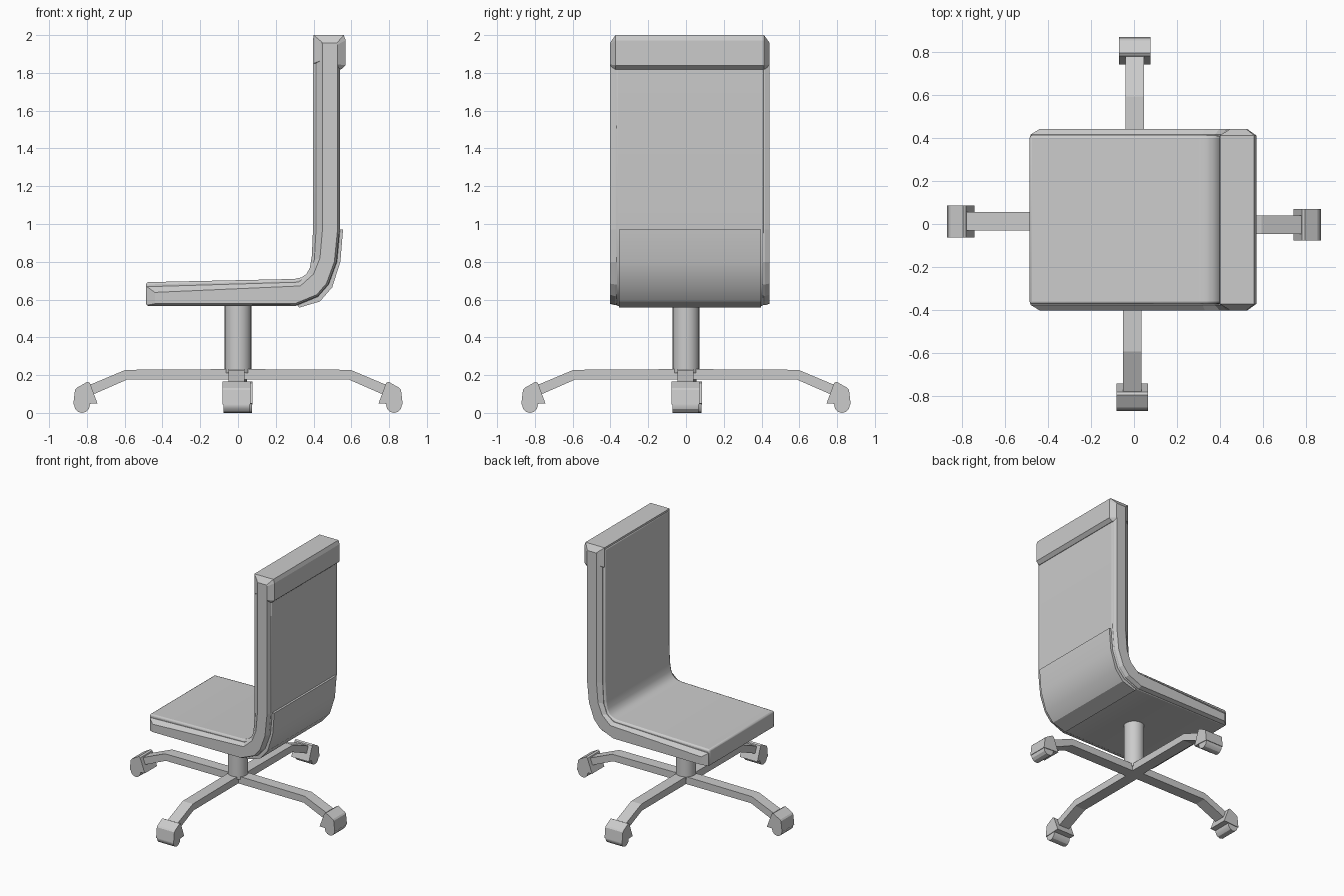
import bpy, bmesh, math
from mathutils import Matrix

if "Cube" in bpy.data.objects:
    bpy.data.objects.remove(bpy.data.objects["Cube"])

BODY_Y = 0.02  # upholstered part sits slightly off the base axis


def loft(name, rings, bevel=0.0, matrix=None):
    """Skin equal-length x/z outlines placed at successive y positions."""
    bm = bmesh.new()
    loops = [[bm.verts.new((x, y, z)) for x, z in pts] for y, pts in rings]
    n = len(loops[0])
    for a, b in zip(loops, loops[1:]):
        for i in range(n):
            j = (i + 1) % n
            bm.faces.new((a[i], a[j], b[j], b[i]))
    bm.faces.new(loops[0])
    bm.faces.new(loops[-1])
    bmesh.ops.recalc_face_normals(bm, faces=bm.faces)
    if matrix:
        bm.transform(matrix)
    me = bpy.data.meshes.new(name)
    bm.to_mesh(me)
    bm.free()
    ob = bpy.data.objects.new(name, me)
    bpy.context.collection.objects.link(ob)
    if bevel:
        mod = ob.modifiers.new("edge", 'BEVEL')
        mod.width = bevel
        mod.segments = 2
        mod.limit_method = 'ANGLE'
        mod.angle_limit = math.radians(40)
    return ob


def smooth(ob):
    bpy.ops.object.select_all(action='DESELECT')
    ob.select_set(True)
    bpy.context.view_layer.objects.active = ob
    bpy.ops.object.shade_smooth_by_angle(angle=math.radians(30))


def prism(name, pts, half, **kw):
    return loft(name, [(-half, pts), (half, pts)], **kw)


body = Matrix.Translation((0, BODY_Y, 0))

# Cushion: one L-shaped seat and backrest
cushion = [(-.487, .567), (.307, .567), (.423, .615), (.48, .68), (.524, .80),
           (.54, .97), (.54, 1.99), (.397, 1.99), (.397, .97), (.391, .83),
           (.381, .77), (.364, .737), (.338, .718), (.30, .709), (-.487, .692)]
smooth(prism("seat_and_back_cushion", cushion, .394, bevel=.012, matrix=body))

# Side band: stepped and chamfered rail along both flanks
band = [(-.482, .57), (.307, .57), (.423, .618), (.478, .68), (.522, .80),
        (.537, .97), (.537, 1.985), (.413, 1.985), (.413, .97), (.404, .81),
        (.376, .735), (.32, .692), (-.482, .668)]
band_face = [(-.44, .578), (.305, .58), (.417, .626), (.468, .685), (.51, .80),
             (.527, .97), (.527, 1.955), (.447, 1.955), (.447, .97), (.434, .82),
             (.40, .735), (.33, .672), (-.44, .638)]
loft("side_band", [(-.423, band_face), (-.397, band), (.397, band), (.423, band_face)],
     matrix=body)

# Headrest cap over the top of the back
cap = [(.40, 1.85), (.545, 1.818), (.57, 1.84), (.57, 1.972), (.56, 2.0), (.40, 2.0)]
cap_face = [(.45, 1.87), (.52, 1.835), (.528, 1.845), (.528, 1.95), (.523, 1.958), (.45, 1.958)]
loft("headrest_cap", [(-.423, cap_face), (-.393, cap), (.393, cap), (.423, cap_face)],
     matrix=body)

# Lumbar plate wrapped around the rear bend
plate = [(.323, .557), (.434, .590), (.499, .665), (.542, .80), (.556, .97),
         (.53, .97), (.515, .80), (.47, .69), (.415, .625), (.31, .58)]
smooth(prism("lumbar_plate", plate, .376, matrix=body))

# Centre column
bpy.ops.mesh.primitive_cylinder_add(vertices=24, radius=.071, depth=.37, location=(0, 0, .395))
column = bpy.context.object
column.name = "column"
smooth(column)

# Four-arm base with a caster at each end
arm = [(0, .176), (.588, .176), (.78, .092), (.80, .142), (.595, .228), (0, .232)]
housing = [(.744, .05), (.784, .158), (.797, .165), (.855, .132), (.863, .122), (.872, .044)]
wheel = [(.826 + .042 * math.cos(t * math.pi / 6), .042 + .042 * math.sin(t * math.pi / 6))
         for t in range(12)]
for k, (label, shift) in enumerate([("right", -.003), ("rear", -.004),
                                    ("left", -.012), ("front", -.008)]):
    m = Matrix.Rotation(k * math.pi / 2, 4, 'Z') @ Matrix.Translation((0, shift, 0))
    prism("base_arm_" + label, arm, .043, matrix=m)
    prism("caster_housing_" + label, housing, .074, matrix=m)
    smooth(prism("caster_wheel_" + label, wheel, .069, matrix=m))
